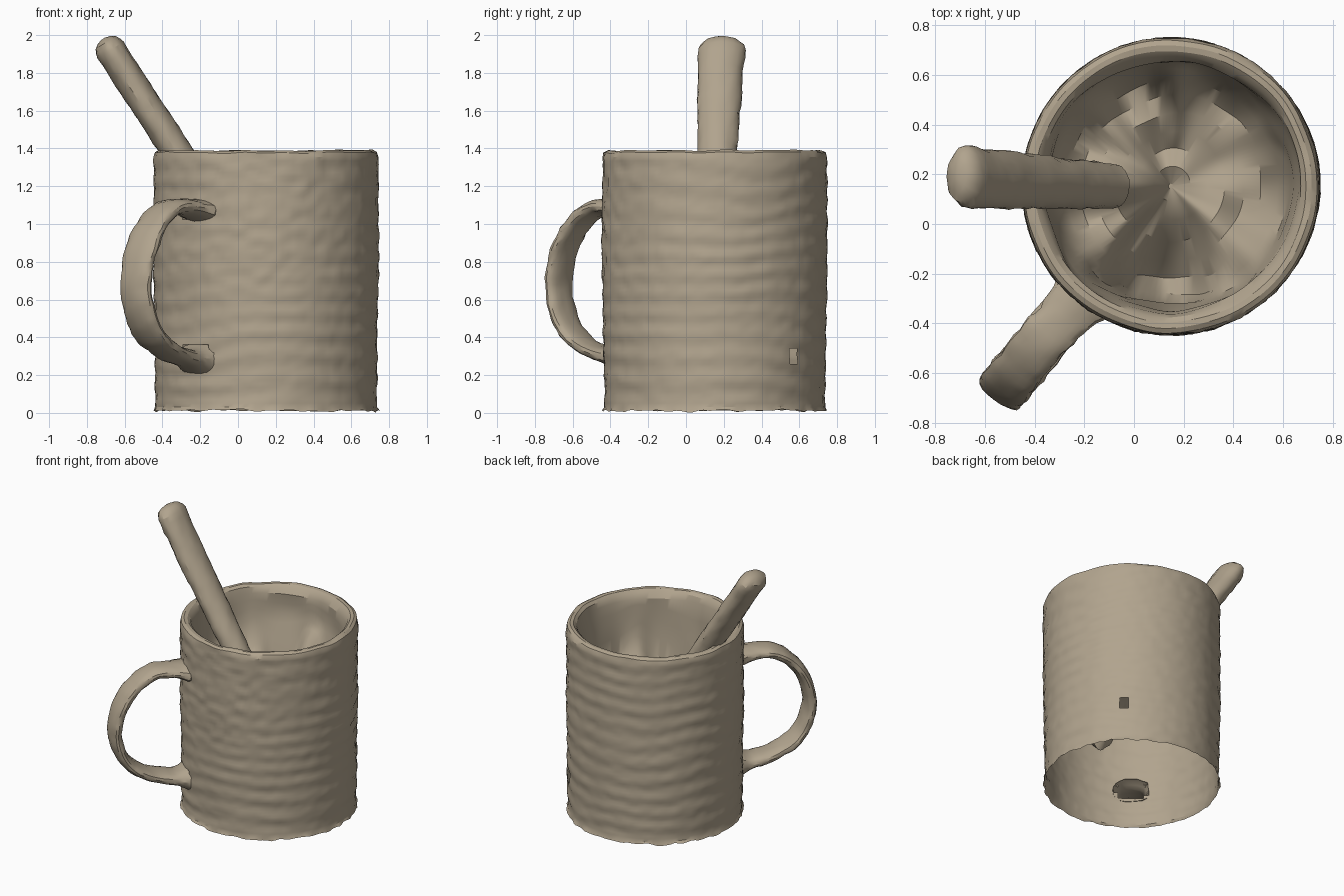
import bpy, bmesh, random
from math import sin, cos, pi, radians, exp, hypot, atan2
from mathutils import Vector, noise

if "Cube" in bpy.data.objects:
    bpy.data.objects.remove(bpy.data.objects["Cube"])

random.seed(4)
CX, CY = 0.148, 0.152      # mug axis
HANDLE = radians(230.3)    # direction the handle points
SEG = 128

clay = bpy.data.materials.new("clay")
clay.diffuse_color = (0.44, 0.37, 0.27, 1)
clay.use_nodes = True
clay.node_tree.nodes["Principled BSDF"].inputs["Base Color"].default_value = clay.diffuse_color


def finish(bm, name, angle=30):
    bmesh.ops.recalc_face_normals(bm, faces=bm.faces)
    mesh = bpy.data.meshes.new(name)
    bm.to_mesh(mesh)
    bm.free()
    mesh.materials.append(clay)
    ob = bpy.data.objects.new(name, mesh)
    bpy.context.collection.objects.link(ob)
    bpy.ops.object.select_all(action='DESELECT')
    ob.select_set(True)
    bpy.context.view_layer.objects.active = ob
    bpy.ops.object.shade_smooth_by_angle(angle=radians(angle))
    return ob


def skin(bm, rings):
    """Bridge consecutive closed rings of points with quads."""
    vs = [[bm.verts.new(p) for p in ring] for ring in rings]
    n = len(vs[0])
    for a, b in zip(vs, vs[1:]):
        for i in range(n):
            j = (i + 1) % n
            bm.faces.new((a[i], a[j], b[j], b[i]))
    return vs


def rough(p, freq, amp):
    return noise.noise(Vector(p) * freq) * amp


def gauss(d, width):
    return exp(-(d / width) ** 2)


def ang_diff(a, b):
    return (a - b + pi) % (2 * pi) - pi


# --- mug body: thrown outer wall, rounded rim, uneven inside, open underneath
def outer_point(a, z):
    r = 0.583 + 0.012 * min(1, z / 0.7)
    p = (CX + r * cos(a), CY + r * sin(a), z)
    # throwing rings, fading out where the front is dimpled
    dimple = gauss(ang_diff(a, radians(265)), 0.8) * min(1, max(0, (z - 0.55) / 0.2))
    phase = 2 * pi * z / 0.118 + 4.0 * noise.noise(Vector((cos(a), sin(a), z * 1.5)))
    strength = 0.0028 + 0.002 * noise.noise(Vector((2 * cos(a), 2 * sin(a), z * 3)))
    r += strength * sin(phase) * (1 - 0.9 * dimple)
    r += rough(p, 3, 0.005) + rough(p, 16, 0.003 + 0.006 * dimple) + rough(p, 34, 0.003)
    return r


def inner_point(a, r, z):
    x, y = r * cos(a), r * sin(a)
    depth = min(1, max(0, (1.33 - z) / 0.35))
    # creases running from the wall to the middle
    for deg, size in ((88, .13), (135, .12), (222, .12), (318, .12)):
        z += size * depth * gauss(ang_diff(a, radians(deg)), 0.2) * min(1, (r / 0.4) ** 2)
    z -= 0.42 * gauss(hypot(x + 0.02, y + 0.40), 0.17) * depth     # pit at the front
    z += 0.20 * gauss(hypot(x + 0.22, y), 0.15) * depth            # mound below the stick
    z += rough((x, y, z), 6, 0.09) * depth
    r += rough((x, y, z), 4, 0.03)
    return min(r, 0.53), z


angles = [2 * pi * i / SEG for i in range(SEG)]
rings = []
ragged = []
for a in angles:
    p = (cos(a), sin(a), 0)
    r = outer_point(a, 0.03) + 0.008 + rough(p, 9, 0.012)
    ragged.append((CX + r * cos(a), CY + r * sin(a), max(0, 0.012 + rough(p, 7, 0.016))))
rings.append(ragged)
ROWS = 64
for k in range(ROWS + 1):
    z = 0.03 + 1.325 * k / ROWS
    row = []
    for a in angles:
        r = outer_point(a, z)
        row.append((CX + r * cos(a), CY + r * sin(a), z))
    rings.append(row)
for r, z in ((0.588, 1.378), (0.568, 1.389), (0.545, 1.387), (0.525, 1.37)):
    row = []
    for a in angles:
        p = (CX + r * cos(a), CY + r * sin(a), z)
        rr = r + rough(p, 5, 0.007)
        row.append((CX + rr * cos(a), CY + rr * sin(a), z + rough(p, 7, 0.01)))
    rings.append(row)
for r, z in ((.512, 1.33), (.505, 1.26), (.497, 1.18), (.485, 1.08), (.465, .98), (.43, .9),
             (.37, .84), (.30, .80), (.22, .77), (.14, .75), (.07, .74), (.01, .74)):
    row = []
    for i in range(SEG):
        a = angles[i]
        rr, zz = inner_point(a, r, z) if r > 0.02 else (r, z)
        row.append((CX + rr * cos(a), CY + rr * sin(a), zz))
    rings.append(row)

bm = bmesh.new()
verts = skin(bm, rings)
bm.faces.new(verts[-1])

# openings in the outer wall: behind both handle ends and one small hole at the back right
openings = ((HANDLE, 0.30, 0.115, 0.07), (HANDLE, 1.07, 0.10, 0.05), (radians(45), 0.30, 0.036, 0.036))
doomed = []
for f in bm.faces:
    c = f.calc_center_median()
    x, y = c.x - CX, c.y - CY
    if hypot(x, y) < 0.56:
        continue
    for a, z, w, h in openings:
        if hypot(ang_diff(atan2(y, x), a) * 0.59 / w, (c.z - z) / h) < 1:
            doomed.append(f)
            break
bmesh.ops.delete(bm, geom=doomed, context='FACES')
finish(bm, "mug_body")


# --- handle: flat oval strap swept along a curve in the radial plane
def catmull(pts, steps):
    out = []
    for i in range(len(pts) - 1):
        p0, p1 = pts[max(i - 1, 0)], pts[i]
        p2, p3 = pts[i + 1], pts[min(i + 2, len(pts) - 1)]
        for s in range(steps):
            t = s / steps
            out.append(0.5 * (2 * p1 + (p2 - p0) * t + (2 * p0 - 5 * p1 + 4 * p2 - p3) * t * t
                              + (3 * p1 - p0 - 3 * p2 + p3) * t ** 3))
    return out + [pts[-1]]


path = catmull([Vector(p) for p in (
    (.565, 1.07), (.68, 1.09), (.80, 1.085), (.92, 1.02), (1.015, .90), (1.068, .75), (1.068, .61),
    (1.02, .48), (.93, .385), (.81, .325), (.68, .295), (.565, .285))], 4)
radial = Vector((cos(HANDLE), sin(HANDLE), 0))
side = Vector((-sin(HANDLE), cos(HANDLE), 0))
rings = []
for i, p in enumerate(path):
    t = (path[min(i + 1, len(path) - 1)] - path[max(i - 1, 0)]).normalized()
    normal = radial * -t.y + Vector((0, 0, t.x))
    centre = Vector((CX, CY, 0)) + radial * p.x + Vector((0, 0, p.y))
    flare = gauss(p.x - 0.56, 0.07)
    w, h = 0.100 + 0.03 * flare, 0.041 + (0.045 if p.y < 0.6 else 0.02) * flare
    ring = []
    for k in range(20):
        a = 2 * pi * k / 20
        c, s = cos(a), sin(a)
        q = centre + side * (w * c) + normal * (h * (abs(s) ** 0.8) * (1 if s >= 0 else -1))
        ring.append(q + (q - centre) * (rough(q, 9, 0.15) + rough(q, 22, 0.1)))
    rings.append(ring)
bm = bmesh.new()
skin(bm, rings)
finish(bm, "mug_handle")

# --- stirring stick: widening oval bar with a rounded top, leaning to the left
low, high = Vector((-0.06, 0.15, 0.98)), Vector((-0.715, 0.19, 1.98))
axis = (high - low).normalized()
wide = Vector((0, 1, 0))
thin = axis.cross(wide).normalized()
rings = []
profile = [(0, .2), (.012, .7), (.04, 1)] + [(0.04 + 0.9 * k / 24, 1) for k in range(1, 25)]
profile += [(.96, .93), (.98, .78), (.993, .5), (1.0, .15)]
for t, s in profile:
    centre = low.lerp(high, t)
    w, h = (0.088 + 0.04 * t) * s, 0.08 * s
    ring = []
    for k in range(24):
        a = 2 * pi * k / 24
        q = centre + wide * (w * cos(a)) + thin * (h * sin(a))
        ring.append(q + (q - centre) * (rough(q, 8, 0.05) + rough(q, 28, 0.08)))
    rings.append(ring)
bm = bmesh.new()
verts = skin(bm, rings)
bm.faces.new(verts[0])
bm.faces.new(verts[-1])
finish(bm, "stirring_stick")
